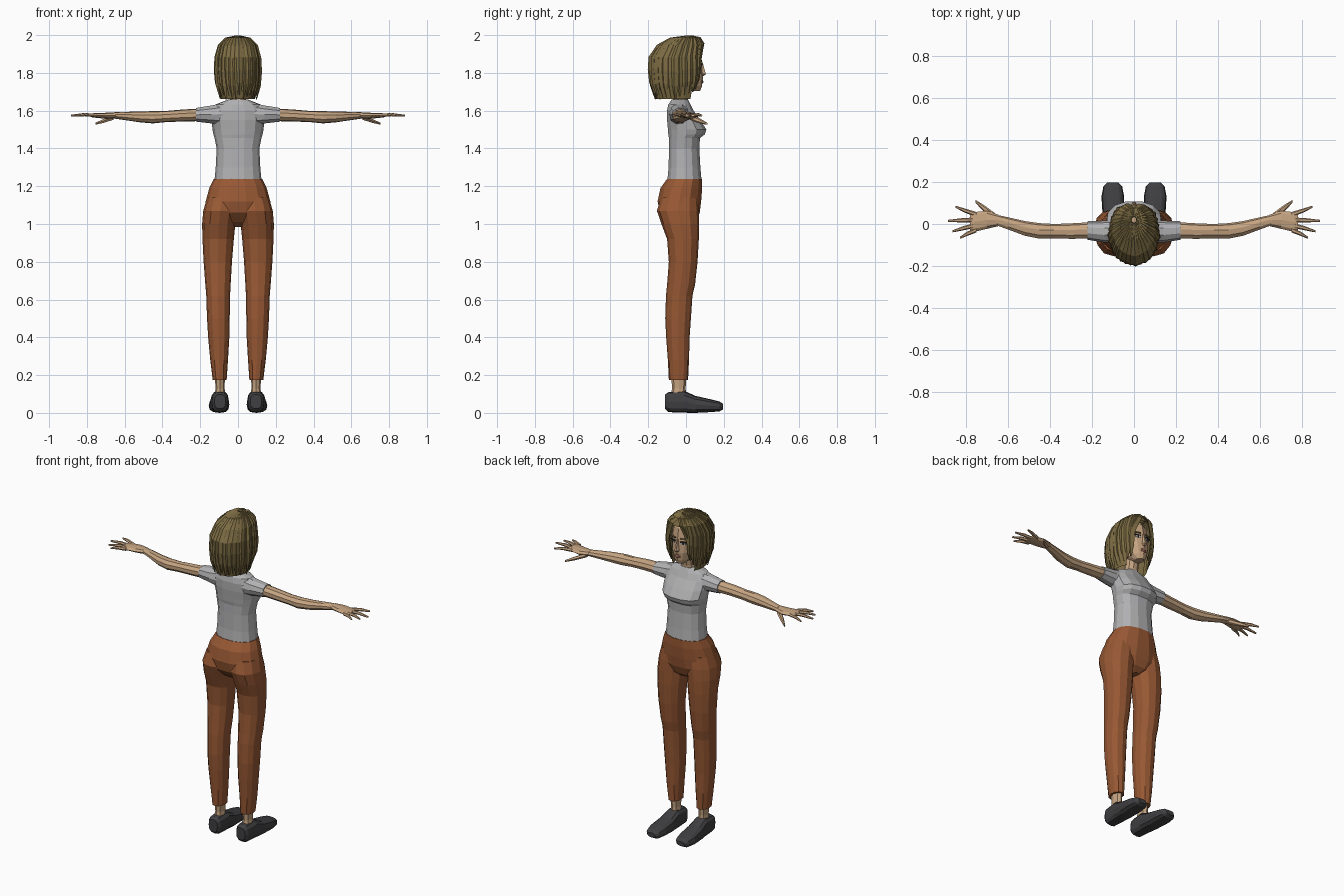
import bpy, bmesh, math, random
from mathutils import Vector

random.seed(4)


def material(name, rgb):
    m = bpy.data.materials.new(name)
    m.diffuse_color = (*rgb, 1)
    return m


SKIN = material("skin", (0.56, 0.37, 0.22))
HAIR = material("hair", (0.20, 0.147, 0.055))
SHIRT = material("grey_cotton", (0.44, 0.44, 0.45))
RUST = material("rust_cloth", (0.31, 0.098, 0.034))
SHOE = material("charcoal_leather", (0.05, 0.05, 0.054))
DARK = material("dark_lash", (0.02, 0.016, 0.014))
EYE = material("eye_grey", (0.36, 0.40, 0.42))
LIP = material("lip", (0.40, 0.17, 0.12))


def finish(bm, name, mat):
    bmesh.ops.recalc_face_normals(bm, faces=bm.faces)
    me = bpy.data.meshes.new(name)
    bm.to_mesh(me)
    bm.free()
    me.materials.append(mat)
    ob = bpy.data.objects.new(name, me)
    bpy.context.collection.objects.link(ob)
    return ob


def bridge(bm, loops, caps=True):
    n = len(loops[0])
    for a, b in zip(loops, loops[1:]):
        for i in range(n):
            k = (i + 1) % n
            bm.faces.new((a[i], a[k], b[k], b[i]))
    if caps:
        bm.faces.new(loops[0])
        bm.faces.new(loops[-1])


def tube(name, mat, axis, rings, n=12, p=2.0, side=1, caps=True, keep=None):
    """Loft of superellipses; ring = position on axis, two centre and two radius values."""
    bm = bmesh.new()
    loops = []
    for t, c1, c2, r1, r2 in rings:
        loop = []
        for i in range(n):
            a = 2 * math.pi * i / n
            c, s = math.cos(a), math.sin(a)
            u = c1 + r1 * math.copysign(abs(c) ** (2 / p), c)
            v = c2 + r2 * math.copysign(abs(s) ** (2 / p), s)
            x, y, z = {"X": (t, u, v), "Y": (u, t, v), "Z": (u, v, t)}[axis]
            loop.append(bm.verts.new((x * side, y, z)))
        loops.append(loop)
    bridge(bm, loops, caps)
    if keep:
        bad = [f for f in bm.faces if not keep(f.calc_center_median())]
        bmesh.ops.delete(bm, geom=bad, context="FACES")
    return finish(bm, name, mat)


def plate(name, mat, loc, size, turn):
    bm = bmesh.new()
    bmesh.ops.create_cube(bm, size=1)
    for v in bm.verts:
        v.co = Vector([a * b for a, b in zip(v.co, size)])
    ob = finish(bm, name, mat)
    ob.location = loc
    ob.rotation_euler = (0, 0, turn)


# Shirt body
tube("shirt", SHIRT, "Z", [
    (1.225, 0, -.008, .125, .093), (1.30, 0, -.008, .118, .086),
    (1.40, 0, -.010, .113, .082), (1.455, 0, -.008, .124, .084),
    (1.475, 0, .003, .130, .099), (1.50, 0, .006, .135, .104),
    (1.55, 0, -.012, .140, .090), (1.60, 0, -.030, .138, .072),
    (1.633, 0, -.035, .118, .060), (1.658, 0, -.033, .055, .045)], n=14, p=2.3)

# Trousers: seat section
tube("trouser_seat", RUST, "Z", [
    (1.238, 0, -.008, .129, .095), (1.19, 0, -.025, .152, .113),
    (1.12, 0, -.035, .171, .118), (1.06, 0, -.033, .178, .108),
    (1.01, 0, -.020, .13, .075), (.985, 0, -.015, .04, .04)], n=14, p=2.2)

# Neck and head
tube("neck", SKIN, "Z", [(1.63, 0, -.033, .05, .043), (1.67, 0, -.028, .041, .04),
                         (1.76, 0, -.015, .042, .045)], n=10)
tube("head", SKIN, "Z", [
    (1.705, 0, .045, .025, .03), (1.73, 0, .018, .052, .067),
    (1.78, 0, 0, .073, .09), (1.85, 0, -.02, .085, .105),
    (1.92, 0, -.032, .08, .105), (1.965, 0, -.03, .05, .07)])
tube("nose", SKIN, "Z", [(1.784, 0, .086, .009, .009), (1.793, 0, .088, .015, .02),
                         (1.81, 0, .085, .01, .018), (1.86, 0, .08, .006, .008)], n=6)
tube("lips", LIP, "Z", [(1.745, 0, .081, .011, .007), (1.752, 0, .082, .02, .011),
                        (1.757, 0, .082, .021, .009), (1.765, 0, .082, .012, .009)], n=8)

FINGERS = [("index", .045, .85, .082), ("middle", .02, .885, .015),
           ("ring", -.005, .865, -.035), ("little", -.028, .83, -.066)]

for side, tag in ((1, "right"), (-1, "left")):
    # Trouser leg
    tube(f"trouser_leg_{tag}", RUST, "Z", [
        (1.14, .082, -.035, .082, .098), (1.07, .094, -.042, .09, .112),
        (1.0, .102, -.030, .088, .1), (.92, .105, -.016, .083, .084),
        (.8, .107, -.015, .075, .076), (.68, .106, -.026, .067, .074),
        (.62, .105, -.036, .063, .07), (.5, .104, -.042, .06, .068),
        (.4, .102, -.043, .056, .062), (.28, .1, -.04, .047, .056),
        (.175, .097, -.04, .037, .051)], n=12, p=2.2, side=side)
    # Ankle and shoe
    tube(f"ankle_{tag}", SKIN, "Z", [(.08, .095, -.04, .03, .042), (.13, .095, -.038, .024, .036),
                                     (.2, .096, -.038, .027, .04)], n=8, side=side)
    tube(f"shoe_{tag}", SHOE, "Y", [
        (-.11, .095, .06, .03, .038), (-.092, .095, .057, .042, .053),
        (-.01, .096, .059, .047, .058), (.05, .098, .045, .052, .045),
        (.13, .101, .038, .054, .034), (.178, .101, .034, .045, .026),
        (.197, .101, .033, .026, .014)], n=12, p=2.8, side=side)
    # Sleeve and arm
    tube(f"sleeve_{tag}", SHIRT, "X", [
        (.07, -.035, 1.582, .056, .064), (.14, -.036, 1.58, .052, .05),
        (.222, -.031, 1.578, .044, .038)], n=10, side=side)
    tube(f"arm_{tag}", SKIN, "X", [
        (.2, -.031, 1.578, .04, .034), (.3, -.035, 1.574, .038, .032),
        (.38, -.035, 1.569, .035, .03), (.45, -.034, 1.565, .038, .033),
        (.52, -.022, 1.567, .036, .029), (.6, .002, 1.572, .03, .022),
        (.655, .018, 1.575, .026, .017)], n=9, side=side)
    # Hand
    tube(f"palm_{tag}", SKIN, "X", [
        (.645, .017, 1.575, .027, .017), (.7, .02, 1.573, .043, .016),
        (.76, .01, 1.575, .047, .012), (.782, .01, 1.575, .042, .008)], n=8, side=side)
    for name, base, tip_x, tip_y in FINGERS:
        mid_x, mid_y = (tip_x + .76) / 2, (tip_y + base) / 2
        tube(f"{name}_finger_{tag}", SKIN, "X", [
            (.75, base, 1.575, .012, .010), (mid_x, mid_y, 1.579, .010, .009),
            (tip_x, tip_y, 1.574, .005, .005)], n=6, side=side)
    tube(f"thumb_{tag}", SKIN, "X", [
        (.66, .03, 1.564, .02, .014), (.71, .07, 1.546, .017, .012),
        (.755, .108, 1.531, .007, .006)], n=6, side=side)
    # Eye, iris, lash line and brow
    turn = -.32 * side
    plate(f"eye_{tag}", EYE, (.034 * side, .0755, 1.838), (.03, .006, .013), turn)
    plate(f"iris_{tag}", DARK, (.034 * side, .0765, 1.838), (.011, .007, .012), turn)
    plate(f"lash_{tag}", DARK, (.035 * side, .0765, 1.846), (.036, .009, .006), turn)
    plate(f"brow_{tag}", HAIR, (.036 * side, .0745, 1.864), (.04, .009, .006), turn)

# Hair under-layer, open around the face; profile = radius share, height
PROFILE = [(.10, 1.99), (.52, 1.982), (.83, 1.945), (.97, 1.88),
           (1.0, 1.81), (.95, 1.735), (.82, 1.665)]


def crown_y(j):
    return .02 - .063 * min(1, j / 3)


tube("hair_under_layer", HAIR, "Z",
     [(z - .004, 0, crown_y(j), .110 * r, .138 * r) for j, (r, z) in enumerate(PROFILE)],
     n=20, caps=False, keep=lambda c: c.y < .035 or c.z > 1.93)

# Hair locks: tapered blades falling from the crown, swept aside at the face
bm = bmesh.new()
COUNT = 32
for k in range(COUNT):
    a = 2 * math.pi * (k + .5) / COUNT - math.pi
    grow = random.uniform(.97, 1.03)
    end = random.uniform(-.008, .022) + max(0, abs(a) - 1.7) * .065
    limit = 2.42
    loops = []
    for j, (r, z) in enumerate(PROFILE):
        t = min(1, j / 4)
        b = a
        if abs(a) > limit:
            b = math.copysign(abs(a) + (limit - abs(a)) * t, a)
        z += end * (j / 6) ** 2
        out = Vector((math.sin(b), -math.cos(b), 0))
        tan = Vector((math.cos(b), math.sin(b), 0))
        c = Vector((.117 * r * grow * out.x, crown_y(j) + .147 * r * grow * out.y, z))
        lift = Vector((0, 0, 1)) * (1 - r) + out * r
        w = (.006, .015, .02, .021, .02, .016, .004)[j]
        h = .009 if j < 6 else .003
        loops.append([bm.verts.new(q) for q in
                      (c - tan * w, c + lift * h - tan * w * .3, c + tan * w, c - lift * h)])
    bridge(bm, loops)
finish(bm, "hair_locks", HAIR)
